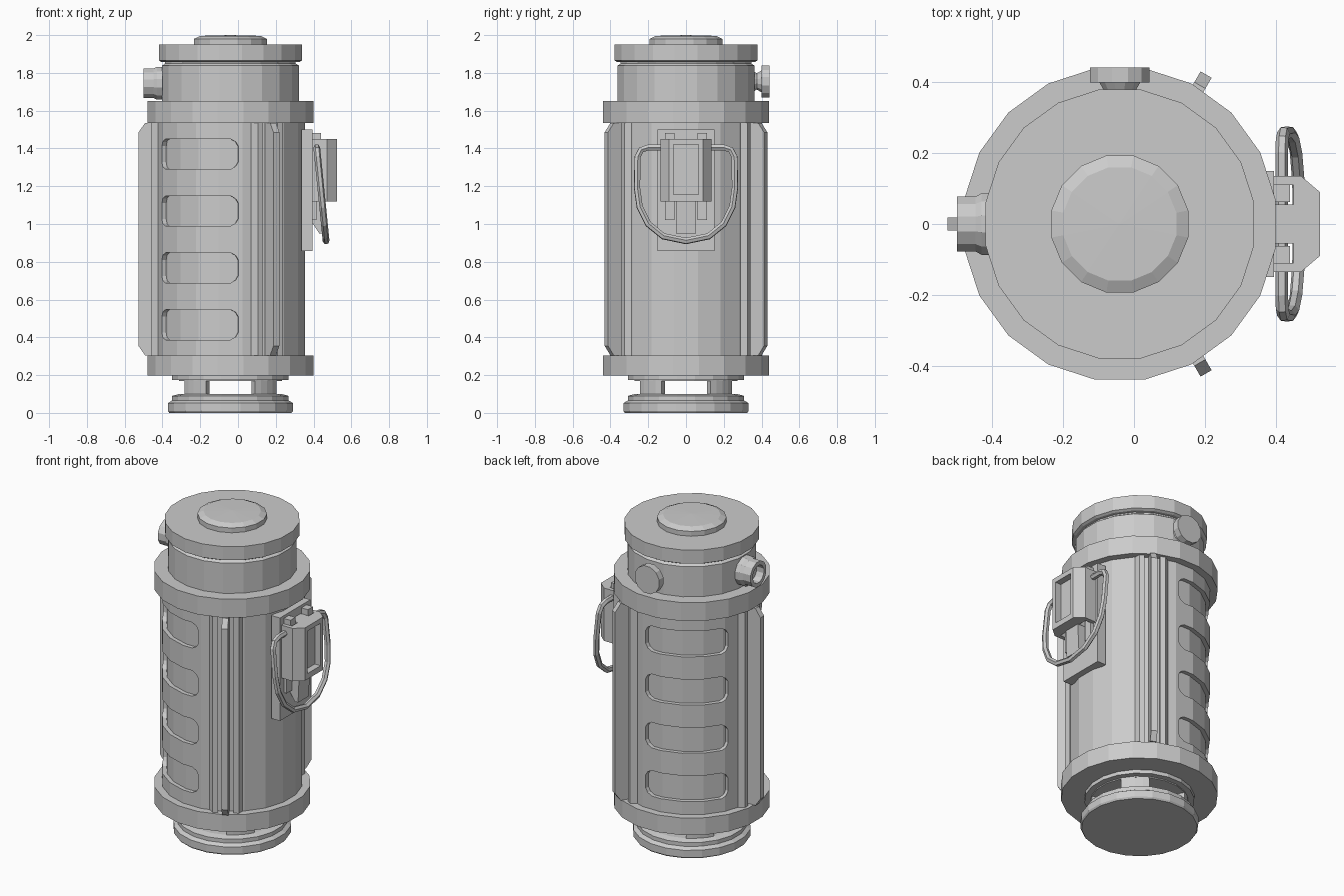
import bpy
from math import sin, cos, radians as rad, pi

if "Cube" in bpy.data.objects:
    bpy.data.objects.remove(bpy.data.objects["Cube"])

CX = -0.04      # x of the main axis
N = 20          # sides of the big rings


def make(name, verts, faces):
    me = bpy.data.meshes.new(name)
    me.from_pydata(verts, [], faces)
    ob = bpy.data.objects.new(name, me)
    bpy.context.collection.objects.link(ob)
    # consistent outward normals
    import bmesh
    bm = bmesh.new()
    bm.from_mesh(me)
    bmesh.ops.recalc_face_normals(bm, faces=bm.faces)
    bm.to_mesh(me)
    bm.free()
    return ob


def lathe(name, prof, n=N, place=lambda a, b, h: (CX + a, b, h)):
    """Spin an (r, h) profile; both ends are capped flat."""
    verts, faces = [], []
    for r, h in prof:
        for i in range(n):
            t = 2 * pi * (i + 0.5) / n
            verts.append(place(r * cos(t), r * sin(t), h))
    for k in range(len(prof) - 1):
        for i in range(n):
            j = (i + 1) % n
            faces.append((k*n + i, k*n + j, (k+1)*n + j, (k+1)*n + i))
    faces += [tuple(range(n)), tuple((len(prof)-1)*n + i for i in range(n))]
    return make(name, verts, faces)


def prism(name, pts, lo, hi, place=lambda a, b, h: (a, b, h)):
    """Extrude a 2D outline between lo and hi."""
    n = len(pts)
    verts = [place(a, b, h) for h in (lo, hi) for a, b in pts]
    faces = [tuple(range(n)), tuple(range(n, 2*n))]
    faces += [(i, (i+1) % n, n + (i+1) % n, n + i) for i in range(n)]
    return make(name, verts, faces)


def box(name, x0, x1, y0, y1, z0, z1):
    return prism(name, [(x0, y0), (x1, y0), (x1, y1), (x0, y1)], z0, z1)


def cut(ob, cutter):
    m = ob.modifiers.new("cut", 'BOOLEAN')
    m.operation, m.solver, m.object = 'DIFFERENCE', 'EXACT', cutter
    cutter.hide_render = True
    cutter.hide_set(True)


# Foot with four open windows
lathe("foot", [(.328, 0), (.335, .01), (.335, .052), (.312, .066), (.312, .09), (.275, .1)])
for q in range(4):
    angs = [q*90 + a for a in (28, 36, 45, 54, 62)]
    pts = [(CX + .275*cos(rad(a)), .275*sin(rad(a))) for a in angs]
    pts += [(CX + .235*cos(rad(a)), .235*sin(rad(a))) for a in reversed(angs)]
    prism("foot_post", pts, .095, .175)
lathe("foot_flange", [(.277, .168), (.277, .175), (.312, .175), (.312, .2)])

# Collars, neck and cap
lathe("lower_collar", [(.445, .198), (.445, .305)])
lathe("upper_collar", [(.445, 1.535), (.445, 1.65)])
lathe("neck", [(.367, 1.65), (.367, 1.838), (.35, 1.85), (.35, 1.865)])
lathe("cap", [(.37, 1.858), (.384, 1.866), (.384, 1.95)])
lathe("cap_boss", [(.197, 1.95), (.197, 1.98), (.163, 1.996), (.001, 2.0)], 16)

# Body with eight recessed slots
R = 0.40
body = lathe("body", [(R, .305), (R, 1.535)])


def facet(r, deg):
    """Radius of the N-gon surface at an angle."""
    d = (deg + 9) % 18 - 9
    return r * cos(rad(9)) / cos(rad(d))


half = [(-156, .042), (-154, .065), (-153, .069), (-150, .08), (-135, .08), (-117, .08),
        (-99, .08), (-90, .08), (-86, .065), (-84, .042)]
verts, faces = [], []
for side in (1, -1):
    for zc in (.467, .768, 1.069, 1.37):
        b, m = len(verts), len(half)
        for a, h in half:
            for r in (R - .025, R + .05):
                for s in (-1, 1):
                    q = facet(r, a)
                    verts.append((CX + q*cos(rad(a)), side*q*sin(rad(a)), zc + s*h))
        for i in range(m - 1):
            p, n = b + 4*i, b + 4*i + 4
            for u, v in ((0, 1), (1, 3), (3, 2), (2, 0)):
                faces.append((p+u, p+v, n+v, n+u))
        e = b + 4*(m - 1)
        faces += [(b, b+1, b+3, b+2), (e, e+1, e+3, e+2)]
cut(body, make("slot_cutter", verts, faces))

# Three vertical fins, each between two low rails
for deg in (60, 180, 300):
    c, s = cos(rad(deg)), sin(rad(deg))
    fin = [(.38, .305), (.452, .305), (.487, .355), (.487, 1.485), (.452, 1.535), (.38, 1.535)]
    prism("fin", fin, -.018, .018, lambda r, z, w: (CX + r*c - w*s, r*s + w*c, z))
    for m in (-1, 1):
        rail = [(.37, .045), (.42, .045), (.42, .075), (.385, .095), (.37, .095)]
        prism("fin_rail", rail, .305, 1.535,
              lambda r, w, z: (CX + r*c - m*w*s, r*s + m*w*c, z))

# Hollow port on the left, knob on the back
lathe("side_port", [(.09, .36), (.09, .39), (.08, .408), (.08, .46), (.055, .46), (.055, .41)],
      12, lambda a, b, h: (CX - h, a, 1.745 + b))
lathe("back_knob", [(.06, .35), (.045, .375), (.06, .40), (.087, .40), (.087, .442)],
      12, lambda a, b, h: (CX + a, h, 1.755 + b))

# Clasp: mounting plate, block with framed recess, hinge tabs, hook
box("clasp_plate", .335, .395, -.15, .15, .857, 1.5)
edge = [(.525, .09), (.472, .135), (.385, .135), (.385, .11), (.45, .11), (.45, .055), (.385, .055)]
block = prism("clasp_block", edge + [(x, -y) for x, y in reversed(edge)], 1.12, 1.45)
cut(block, box("recess_cutter", .485, .6, -.065, .065, 1.155, 1.42))
for m in (-1, 1):
    y0, y1 = sorted((m*.062, m*.112))
    box("clasp_tab", .39, .44, y0, y1, 1.41, 1.483)
    box("clasp_lug", .39, .415, y0, y1, 1.02, 1.15)
hook = [(.39, 1.01), (.43, .95), (.452, .95), (.46, 1.13), (.39, 1.13)]
prism("clasp_hook", hook, -.053, .053, lambda x, z, y: (x, y, z))

# Tilted D-shaped carrying ring
right = [(.20, 1.405), (.238, 1.392), (.257, 1.355), (.259, 1.19), (.245, 1.09),
         (.20, 1.0), (.12, .935)]
path = right + [(0, .91)] + [(-y, z) for y, z in reversed(right)]
cu = bpy.data.curves.new("carry_ring", 'CURVE')
cu.dimensions = '3D'
sp = cu.splines.new('POLY')
sp.points.add(len(path) - 1)
for p, (y, z) in zip(sp.points, path):
    p.co = (.417 + (1.405 - z)*.1, y, z, 1)
sp.use_cyclic_u = True
sp.use_smooth = False
cu.bevel_depth = .018
cu.bevel_resolution = 1
bpy.context.collection.objects.link(bpy.data.objects.new("carry_ring", cu))
